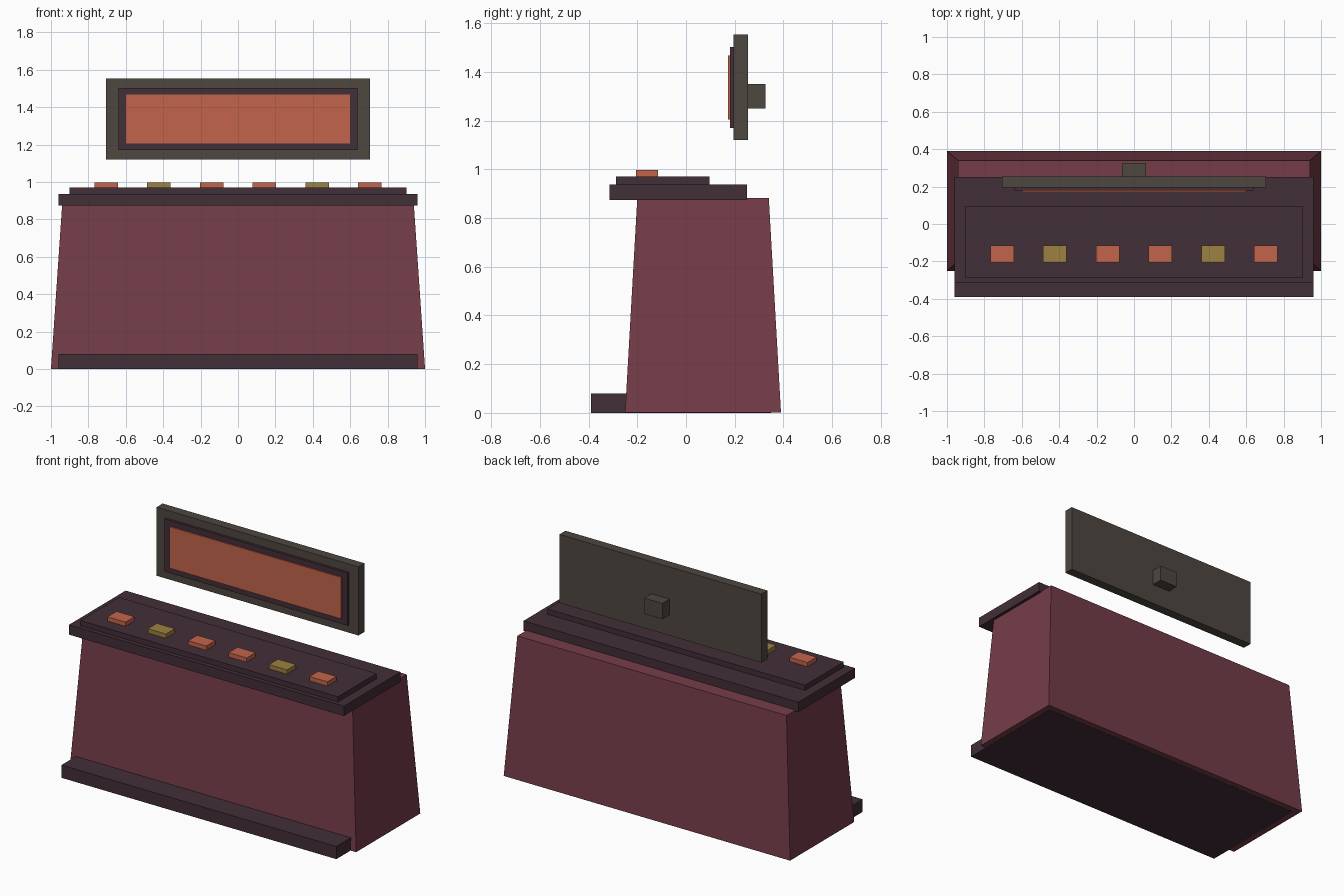
import bpy

if "Cube" in bpy.data.objects:
    bpy.data.objects.remove(bpy.data.objects["Cube"])


def material(name, rgb):
    # sRGB 0-255 to linear
    lin = []
    for v in rgb:
        c = v / 255
        lin.append(c / 12.92 if c <= 0.04045 else ((c + 0.055) / 1.055) ** 2.4)
    m = bpy.data.materials.new(name)
    m.diffuse_color = (*lin, 1)
    m.use_nodes = True
    m.node_tree.nodes["Principled BSDF"].inputs["Base Color"].default_value = m.diffuse_color
    return m


MAROON = material("maroon", (117, 61, 73))
DARK = material("dark plum", (66, 46, 55))
ORANGE = material("glowing orange", (194, 100, 74))
OLIVE = material("olive gold", (156, 129, 64))
GREY = material("warm grey", (78, 71, 65))


def block(name, x, y, z, mat, top_x=None, top_y=None):
    """Box from (min, max) ranges; top_x / top_y give a tapered top."""
    tx, ty = top_x or x, top_y or y
    verts = []
    for (x0, x1), (y0, y1), h in ((x, y, z[0]), (tx, ty, z[1])):
        verts += [(x0, y0, h), (x1, y0, h), (x1, y1, h), (x0, y1, h)]
    faces = [(3, 2, 1, 0), (4, 5, 6, 7)]
    faces += [(i, (i + 1) % 4, (i + 1) % 4 + 4, i + 4) for i in range(4)]
    mesh = bpy.data.meshes.new(name)
    mesh.from_pydata(verts, [], faces)
    mesh.materials.append(mat)
    obj = bpy.data.objects.new(name, mesh)
    bpy.context.collection.objects.link(obj)
    return obj


# Tapered console body (just above the floor so the plinth shows underneath)
block("console_body", (-1, 1), (-0.25, 0.39), (0.001, 0.882), MAROON,
      top_x=(-0.94, 0.94), top_y=(-0.20, 0.34))

# Plinth that projects forward as a foot step
block("foot_plinth", (-0.96, 0.96), (-0.39, 0.35), (0, 0.08), DARK)

# Worktop and raised control panel
block("worktop", (-0.96, 0.96), (-0.315, 0.25), (0.875, 0.937), DARK)
block("control_panel", (-0.90, 0.90), (-0.288, 0.097), (0.937, 0.97), DARK)

# Row of six buttons
for i in range(6):
    cx = (i - 2.5) * 0.282
    block(f"button_{i + 1}", (cx - 0.063, cx + 0.063), (-0.205, -0.115),
          (0.97, 0.997), OLIVE if i in (1, 4) else ORANGE)

# Floating screen: frame, bezel, lit display and rear mount
block("screen_frame", (-0.705, 0.705), (0.195, 0.255), (1.12, 1.553), GREY)
block("screen_bezel", (-0.64, 0.64), (0.18, 0.195), (1.17, 1.503), DARK)
block("screen_display", (-0.60, 0.60), (0.172, 0.18), (1.205, 1.467), ORANGE)
block("screen_mount", (-0.063, 0.063), (0.255, 0.326), (1.25, 1.35), GREY)
